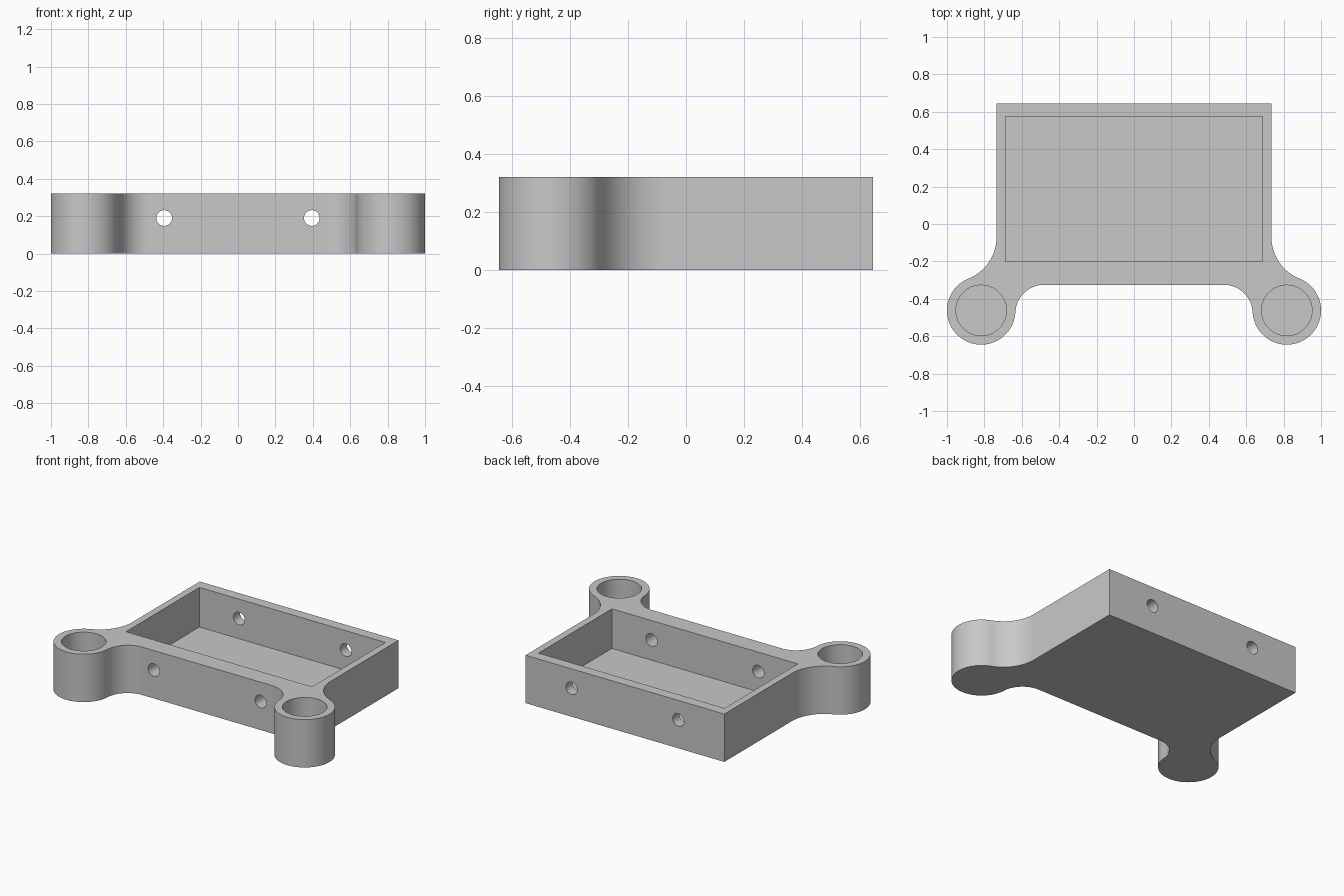
import bpy, bmesh
from math import cos, sin, atan2, pi, radians
from mathutils import Matrix, Vector

if "Cube" in bpy.data.objects:
    bpy.data.objects.remove(bpy.data.objects["Cube"], do_unlink=True)

HEIGHT, FLOOR = 0.32, 0.055
SIDE, BACK, FRONT = 0.735, 0.645, -0.325
BOSS, BOSS_R, BORE_R = Vector((0.817, -0.462)), 0.183, 0.135
HOLE_X, HOLE_Z, HOLE_R = 0.395, 0.19, 0.042

grey = bpy.data.materials.new("plain grey")
grey.use_nodes = True
grey.diffuse_color = (0.58, 0.58, 0.58, 1)
grey.node_tree.nodes["Principled BSDF"].inputs["Base Color"].default_value = grey.diffuse_color


def arc(center, radius, start, end, steps):
    angles = [start + (end - start) * i / steps for i in range(steps + 1)]
    return [center + radius * Vector((cos(a), sin(a))) for a in angles]


def angle(a, b):
    d = b - a
    return atan2(d.y, d.x)


def prism(name, outline, bottom, top):
    """Extrude a flat outline straight up."""
    bm = bmesh.new()
    face = bm.faces.new([bm.verts.new((p[0], p[1], bottom)) for p in outline])
    ext = bmesh.ops.extrude_face_region(bm, geom=[face])
    verts = [v for v in ext["geom"] if isinstance(v, bmesh.types.BMVert)]
    bmesh.ops.translate(bm, verts=verts, vec=(0, 0, top - bottom))
    bmesh.ops.recalc_face_normals(bm, faces=bm.faces)
    mesh = bpy.data.meshes.new(name)
    bm.to_mesh(mesh)
    bm.free()
    mesh.materials.append(grey)
    obj = bpy.data.objects.new(name, mesh)
    bpy.context.collection.objects.link(obj)
    return obj


def circle(center, radius, steps):
    return arc(Vector(center), radius, 0, 2 * pi, steps)[:-1]


# Fillets run tangent from the tray walls into the round bosses
def fillet_radius(offset, gap):
    return (offset ** 2 + gap ** 2 - BOSS_R ** 2) / (2 * (BOSS_R + gap))


outer_y, inner_x = -0.07, 0.48
outer_r = fillet_radius(outer_y - BOSS.y, BOSS.x - SIDE)
inner_r = fillet_radius(BOSS.x - inner_x, FRONT - BOSS.y)
outer_c = Vector((SIDE + outer_r, outer_y))
inner_c = Vector((inner_x, FRONT - inner_r))

half = [Vector((SIDE, BACK))]
half += arc(outer_c, outer_r, pi, angle(outer_c, BOSS) % (2 * pi), 20)
half += arc(BOSS, BOSS_R, angle(BOSS, outer_c), angle(BOSS, inner_c) % (2 * pi) - 2 * pi, 56)[1:]
half += arc(inner_c, inner_r, angle(inner_c, BOSS), radians(90), 20)[1:]
outline = half + [Vector((-p.x, p.y)) for p in reversed(half)]
body = prism("tray_body", outline, 0, HEIGHT)

# Pocket, boss bores and cross holes
pocket = [(-0.688, -0.2), (0.688, -0.2), (0.688, 0.575), (-0.688, 0.575)]
cutters = [prism("pocket_cutter", pocket, FLOOR, HEIGHT + 0.1)]
for side in (-1, 1):
    bore = circle((side * BOSS.x, BOSS.y), BORE_R, 64)
    cutters.append(prism("bore_cutter", bore, FLOOR, HEIGHT + 0.1))
    hole = prism("hole_cutter", circle((0, 0), HOLE_R, 32), -1, 1)
    hole.data.transform(Matrix.Translation((side * HOLE_X, 0, HOLE_Z)) @ Matrix.Rotation(pi / 2, 4, "X"))
    cutters.append(hole)

bpy.ops.object.select_all(action="DESELECT")
body.select_set(True)
bpy.context.view_layer.objects.active = body
for cutter in cutters:
    cutter.hide_render = True
    mod = body.modifiers.new("cut", "BOOLEAN")
    mod.operation, mod.solver, mod.object = "DIFFERENCE", "EXACT", cutter
    bpy.ops.object.modifier_apply(modifier=mod.name)
    bpy.data.objects.remove(cutter, do_unlink=True)

bpy.ops.object.shade_smooth_by_angle(angle=radians(30))
